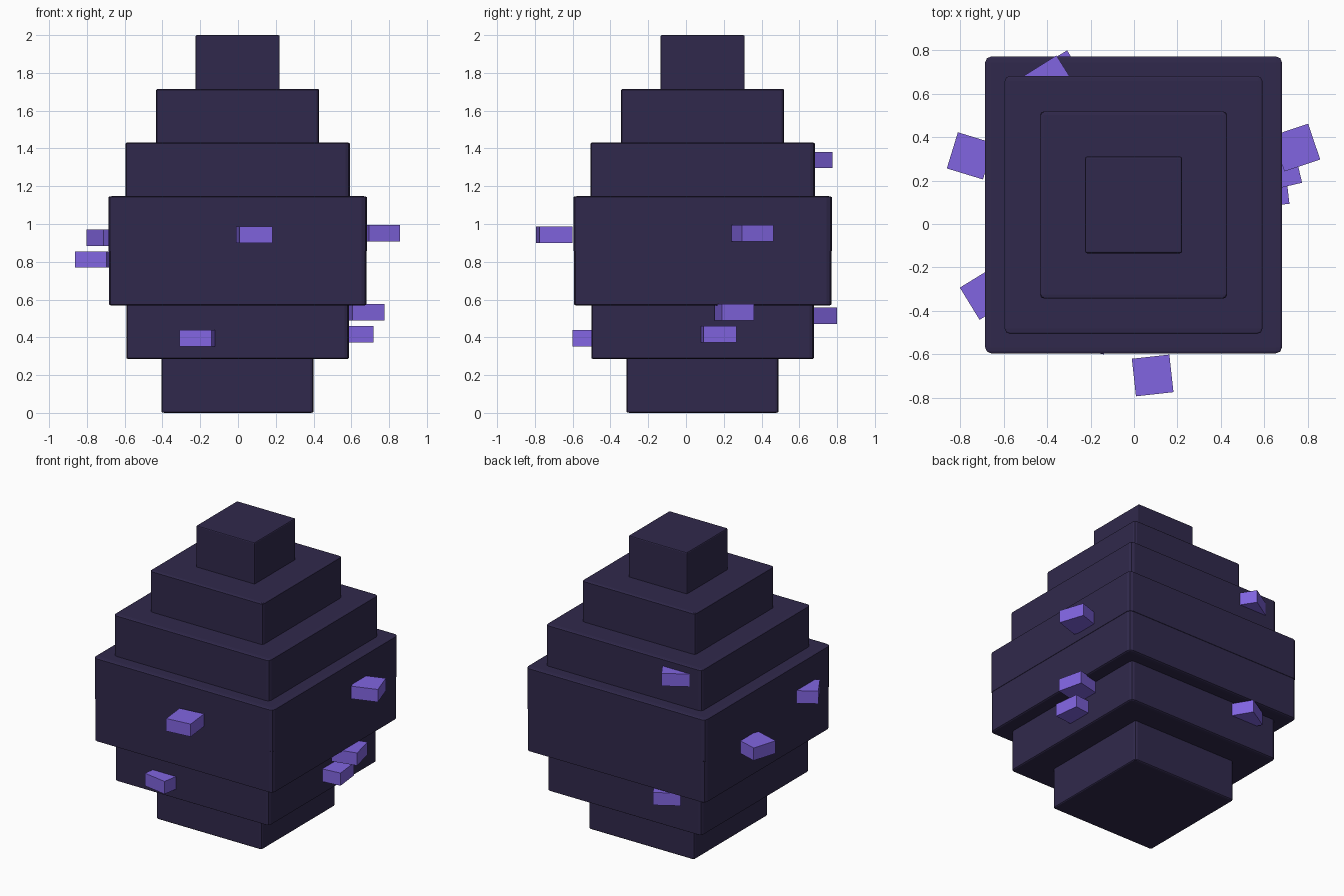
import bpy, bmesh
from math import radians
from mathutils import Matrix

if "Cube" in bpy.data.objects:
    bpy.data.objects.remove(bpy.data.objects["Cube"])


def material(name, rgb):
    m = bpy.data.materials.new(name)
    m.diffuse_color = (*rgb, 1)
    m.use_nodes = True
    m.node_tree.nodes["Principled BSDF"].inputs["Base Color"].default_value = m.diffuse_color
    return m


def block(name, centre, size, mat, turn=0, bevel=0):
    """Unit cube, optionally bevelled, then scaled, turned and placed."""
    bm = bmesh.new()
    bmesh.ops.create_cube(bm, size=1)
    if bevel:
        bmesh.ops.bevel(bm, geom=bm.edges[:], offset=bevel, segments=2,
                        profile=0.5, affect='EDGES')
    bm.transform(Matrix.Diagonal((*size, 1)))
    mesh = bpy.data.meshes.new(name)
    bm.to_mesh(mesh)
    bm.free()
    mesh.materials.append(mat)
    ob = bpy.data.objects.new(name, mesh)
    ob.location = centre
    ob.rotation_euler.z = radians(turn)
    bpy.context.collection.objects.link(ob)
    return ob


shell = material("dark_shell", (0.03, 0.022, 0.072))
purple = material("purple_spot", (0.22, 0.13, 0.75))

# Stacked square tiers forming the egg, slightly overlapping
STEP, HEIGHT = 0.284, 0.296
for i, half in enumerate((0.402, 0.589, 0.682, 0.684, 0.594, 0.431, 0.223)):
    block(f"egg_tier_{i + 1}", (-0.002, 0.088, i * STEP + HEIGHT / 2),
          (2 * half, 2 * half, HEIGHT), shell, bevel=0.02)

# Small flat spots around the shell: x, y, z, turn in degrees
spots = [
    (0.086, -0.698, 0.942, 6.3),     # front
    (-0.210, -0.500, 0.395, -10),
    (0.748, 0.352, 0.952, 18.5),     # right
    (0.670, 0.255, 0.533, 13.3),
    (0.620, 0.170, 0.416, 6.5),
    (-0.683, -0.322, 0.927, 31.5),   # left
    (-0.754, 0.314, 0.812, -17),
    (-0.385, 0.657, 1.339, 32),      # back
    (-0.338, 0.681, 0.515, 31),
]
for i, (x, y, z, turn) in enumerate(spots):
    block(f"spot_{i + 1}", (x, y, z), (0.174, 0.174, 0.087), purple, turn)
